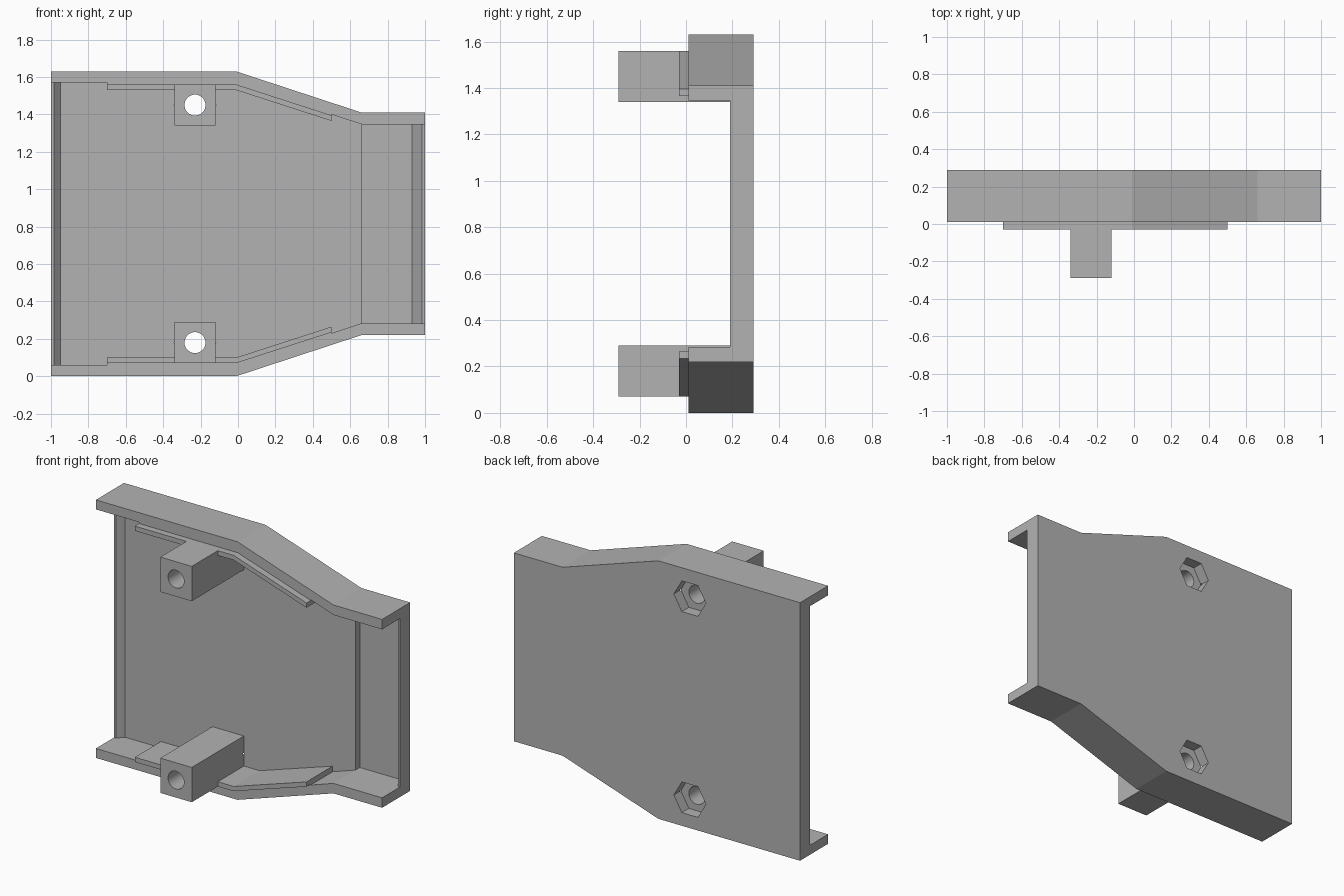
import bpy
import bmesh
import math
from mathutils import Vector

cube = bpy.data.objects.get("Cube")
if cube:
    bpy.data.objects.remove(cube, do_unlink=True)

# Single plastic colour
grey = bpy.data.materials.new("grey plastic")
grey.use_nodes = True
grey.diffuse_color = (0.45, 0.45, 0.45, 1)
grey.node_tree.nodes["Principled BSDF"].inputs["Base Color"].default_value = grey.diffuse_color

HEIGHT = 1.63
FRONT, BACK = 0.01, 0.29


def prism(name, points, start, end, axis="y"):
    """Extrude an xz outline along y, or an xy outline along z."""
    bm = bmesh.new()
    if axis == "y":
        verts = [bm.verts.new((a, start, b)) for a, b in points]
        move = Vector((0, end - start, 0))
    else:
        verts = [bm.verts.new((a, b, start)) for a, b in points]
        move = Vector((0, 0, end - start))
    face = bm.faces.new(verts)
    ext = bmesh.ops.extrude_face_region(bm, geom=[face])
    bmesh.ops.translate(bm, vec=move,
                        verts=[v for v in ext["geom"] if isinstance(v, bmesh.types.BMVert)])
    bmesh.ops.recalc_face_normals(bm, faces=bm.faces[:])
    mesh = bpy.data.meshes.new(name)
    bm.to_mesh(mesh)
    bm.free()
    mesh.materials.append(grey)
    obj = bpy.data.objects.new(name, mesh)
    bpy.context.collection.objects.link(obj)
    return obj


def combine(target, tool, operation):
    """Apply a boolean and remove the tool."""
    mod = target.modifiers.new("combine", "BOOLEAN")
    mod.operation = operation
    mod.solver = "EXACT"
    mod.object = tool
    bpy.context.view_layer.objects.active = target
    bpy.ops.object.modifier_apply(modifier=mod.name)
    bpy.data.objects.remove(tool, do_unlink=True)


def flip(points):
    return [(x, HEIGHT - z) for x, z in points]


def symmetric(lower):
    return lower + flip(lower)[::-1]


def ring(cx, cz, radius, sides):
    return [(cx + radius * math.cos(math.tau * i / sides),
             cz + radius * math.sin(math.tau * i / sides)) for i in range(sides)]


# Tapered shell, hollowed out with a stepped floor and open ends
shell = prism("half_shell", symmetric([(-1, 0), (-0.01, 0), (0.66, 0.22), (1, 0.22)]), FRONT, BACK)
cavity = prism("cavity", symmetric([(-1.2, 0.06), (-0.01, 0.06), (0.66, 0.283), (1.2, 0.283)]),
               -0.2, 0.5)
space = prism("space", [(-1.1, -0.1), (-1.1, 0.19), (-0.985, 0.19), (-0.95, 0.23),
                        (0.66, 0.23), (0.66, 0.273), (0.93, 0.273), (0.985, 0.19),
                        (1.1, 0.19), (1.1, -0.1)], -0.5, 2, "z")
combine(cavity, space, "INTERSECT")
combine(shell, cavity, "DIFFERENCE")


def strip(low, high):
    """Band following the inside of the lower wall."""
    rise = 0.165
    return [(-0.7, low), (-0.01, low), (0.5, low + rise),
            (0.5, high + rise), (-0.01, high), (-0.7, high)]


# Locating lips and screw posts, at the bottom and the top
post = [(-0.34, 0.07), (-0.12, 0.07), (-0.12, 0.29), (-0.34, 0.29)]
for side in (lambda p: p, flip):
    combine(shell, prism("lip_root", side(strip(0.04, 0.09)), 0.012, 0.25), "UNION")
    combine(shell, prism("lip", side(strip(0.07, 0.10)), -0.03, 0.25), "UNION")
    combine(shell, prism("screw_post", side(post), -0.29, 0.26), "UNION")

# Screw bores and hexagonal nut pockets
for z in (0.18, HEIGHT - 0.18):
    combine(shell, prism("bore", ring(-0.23, z, 0.056, 32), -0.5, 0.5), "DIFFERENCE")
    combine(shell, prism("nut_pocket", ring(-0.23, z, 0.112, 6), 0.22, 0.5), "DIFFERENCE")

# Smooth bores, crisp edges
bpy.ops.object.select_all(action="DESELECT")
shell.select_set(True)
bpy.context.view_layer.objects.active = shell
bpy.ops.object.shade_smooth_by_angle(angle=math.radians(15))
